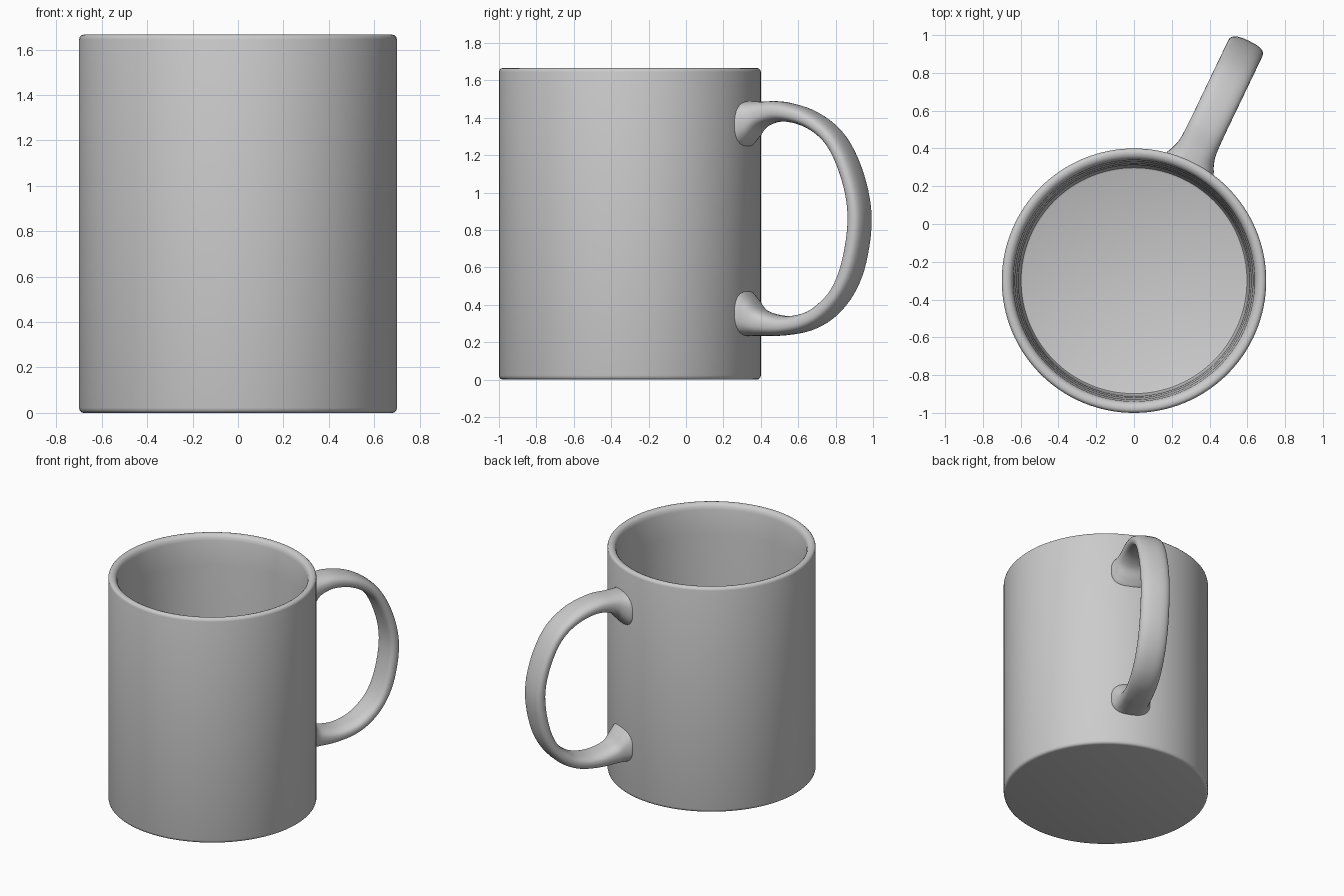
import bpy, bmesh, math
from mathutils import Vector

if "Cube" in bpy.data.objects:
    bpy.data.objects.remove(bpy.data.objects["Cube"])

CENTRE = Vector((0, -0.30, 0))
ANGLE = math.radians(64.4)          # direction the handle points in plan


def finish(name, bm):
    bmesh.ops.recalc_face_normals(bm, faces=bm.faces)
    mesh = bpy.data.meshes.new(name)
    bm.to_mesh(mesh)
    bm.free()
    ob = bpy.data.objects.new(name, mesh)
    bpy.context.collection.objects.link(ob)
    bpy.ops.object.select_all(action='DESELECT')
    ob.select_set(True)
    bpy.context.view_layer.objects.active = ob
    bpy.ops.object.shade_smooth_by_angle(angle=math.radians(40))
    return ob


def skin(bm, rings, closed_ring=True):
    """Bridge successive rings of points and cap both ends."""
    vs = [[bm.verts.new(p) for p in ring] for ring in rings]
    n = len(vs[0])
    for a, b in zip(vs, vs[1:]):
        for i in range(n):
            j = (i + 1) % n
            bm.faces.new((a[i], a[j], b[j], b[i]))
    bm.faces.new(vs[0])
    bm.faces.new(vs[-1])


# mug body: turned profile (radius, height), underside -> rim -> inside floor
profile = [(0.68, 0.0), (0.69, 0.003), (0.697, 0.01), (0.70, 0.022),
           (0.70, 1.645), (0.697, 1.656), (0.69, 1.663), (0.68, 1.666),
           (0.668, 1.665), (0.655, 1.659), (0.645, 1.647), (0.639, 1.625),
           (0.63, 1.45), (0.62, 1.10), (0.612, 0.70), (0.607, 0.30),
           (0.604, 0.12), (0.598, 0.105), (0.588, 0.10)]
SEG = 128
bm = bmesh.new()
skin(bm, [[CENTRE + Vector((r * math.cos(t), r * math.sin(t), z))
           for t in (2 * math.pi * i / SEG for i in range(SEG))]
          for r, z in profile])
finish("mug_body", bm)

# handle: outer edge (u, z), inner edge (u, z) and half width at each station
stations = [
    (0.660, 1.487, 0.660, 1.235, 0.145), (0.695, 1.487, 0.695, 1.245, 0.135),
    (0.730, 1.487, 0.735, 1.285, 0.118), (0.785, 1.487, 0.795, 1.350, 0.104),
    (0.920, 1.484, 0.910, 1.380, 0.100), (1.095, 1.430, 1.065, 1.345, 0.100),
    (1.250, 1.310, 1.195, 1.245, 0.100), (1.358, 1.110, 1.283, 1.060, 0.100),
    (1.408, 0.870, 1.316, 0.870, 0.100), (1.375, 0.620, 1.287, 0.655, 0.100),
    (1.300, 0.450, 1.220, 0.490, 0.100), (1.190, 0.330, 1.115, 0.390, 0.100),
    (1.060, 0.262, 1.020, 0.350, 0.100), (0.910, 0.236, 0.915, 0.341, 0.100),
    (0.785, 0.234, 0.795, 0.372, 0.104), (0.730, 0.234, 0.735, 0.435, 0.118),
    (0.695, 0.234, 0.695, 0.475, 0.135), (0.660, 0.234, 0.660, 0.485, 0.145)]


def smooth_path(rows, steps):
    """Catmull-Rom interpolation of every column."""
    pts = [rows[0]] + rows + [rows[-1]]
    out = []
    for p0, p1, p2, p3 in zip(pts, pts[1:], pts[2:], pts[3:]):
        for k in range(steps):
            t = k / steps
            out.append([0.5 * (2 * b + (c - a) * t + (2 * a - 5 * b + 4 * c - d) * t * t
                               + (3 * b - a - 3 * c + d) * t ** 3)
                        for a, b, c, d in zip(p0, p1, p2, p3)])
    return out + [rows[-1]]


out_dir = Vector((math.cos(ANGLE), math.sin(ANGLE), 0))
side = Vector((math.sin(ANGLE), -math.cos(ANGLE), 0))


def spow(x, e):
    return math.copysign(abs(x) ** e, x)


rings = []
for uo, zo, ui, zi, w in smooth_path(stations, 5):
    outer = CENTRE + out_dir * uo + Vector((0, 0, zo))
    inner = CENTRE + out_dir * ui + Vector((0, 0, zi))
    mid, half = (outer + inner) / 2, (outer - inner) / 2
    rings.append([mid + half * spow(math.sin(t), 0.78) + side * (w * spow(math.cos(t), 0.78))
                  for t in (2 * math.pi * i / 32 for i in range(32))])
bm = bmesh.new()
skin(bm, rings)
finish("handle", bm)
